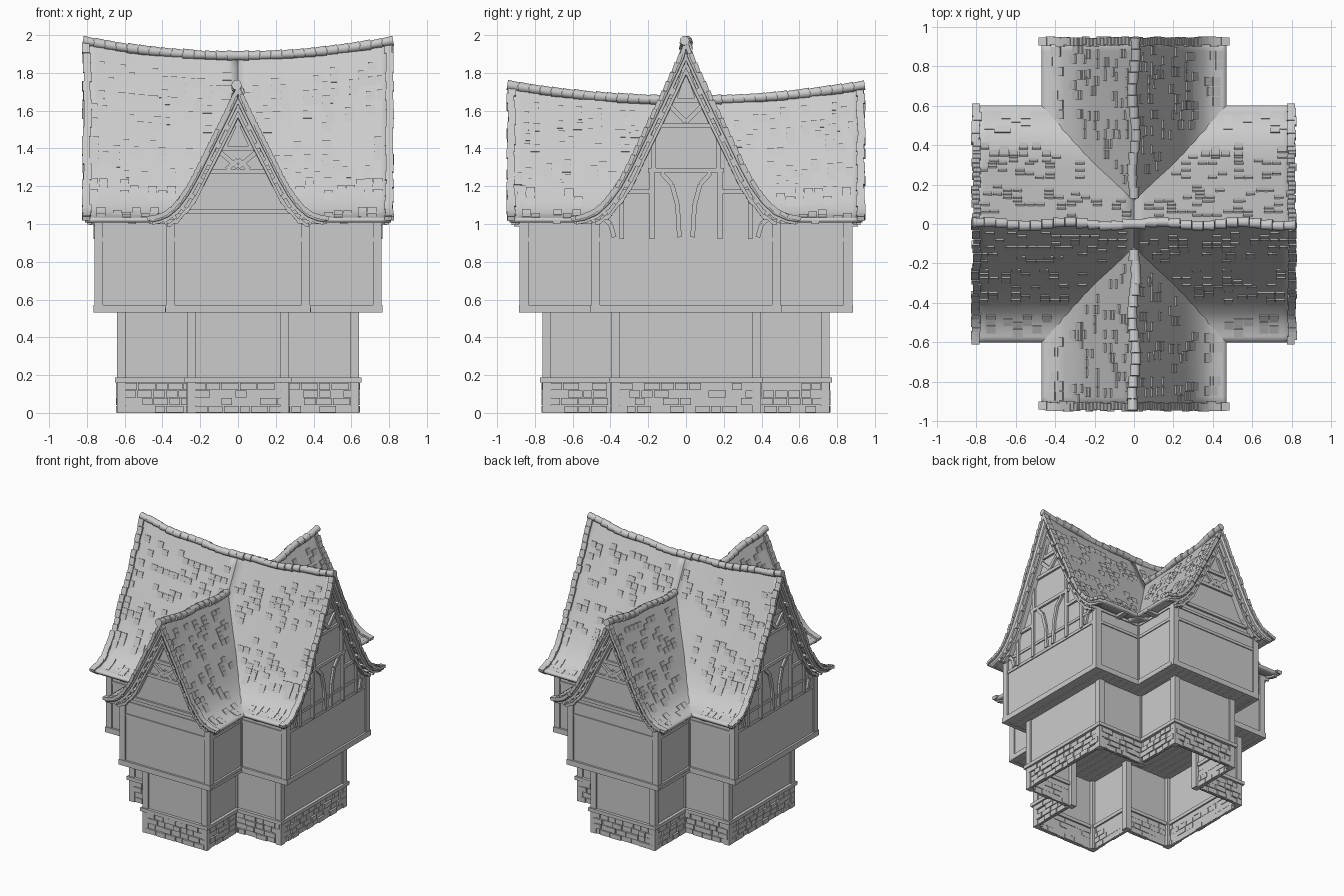
import bpy, bmesh, math, random
from mathutils import Matrix, Vector

random.seed(4)
cube = bpy.data.objects.get("Cube")
if cube:
    bpy.data.objects.remove(cube, do_unlink=True)

grey = bpy.data.materials.new("plain grey")
grey.use_nodes = True
grey.diffuse_color = (0.6, 0.6, 0.6, 1)
grey.node_tree.nodes["Principled BSDF"].inputs["Base Color"].default_value = (0.6, 0.6, 0.6, 1)

EAVE = 1.03
# Half roof profile: share of half width, share of height
PROFILE = [(0, 1), (.12, .83), (.25, .65), (.38, .475), (.5, .31), (.6, .19),
           (.7, .1), (.8, .04), (.9, .012), (1, 0)]


def finish(name, bm, smooth=False, fix=True):
    if fix:
        bmesh.ops.recalc_face_normals(bm, faces=bm.faces)
    mesh = bpy.data.meshes.new(name)
    bm.to_mesh(mesh)
    bm.free()
    ob = bpy.data.objects.new(name, mesh)
    bpy.context.collection.objects.link(ob)
    mesh.materials.append(grey)
    if smooth:
        bpy.ops.object.select_all(action='DESELECT')
        ob.select_set(True)
        bpy.context.view_layer.objects.active = ob
        bpy.ops.object.shade_smooth_by_angle(angle=math.radians(40))
    return ob


def box(bm, centre, size, mat=Matrix()):
    m = mat @ Matrix.Translation(centre) @ Matrix.Diagonal((*size, 1))
    bmesh.ops.create_cube(bm, size=1, matrix=m)


def frame(p, q, side):
    """Matrix at the middle of p-q: x along the line, y close to side."""
    x = (q - p).normalized()
    z = x.cross(side).normalized()
    y = z.cross(x)
    m = Matrix((x, y, z)).transposed().to_4x4()
    m.translation = (p + q) / 2
    return m


def beam(bm, p, q, wide, deep, side, mat=Matrix()):
    p, q = Vector(p), Vector(q)
    box(bm, (0, 0, 0), ((q - p).length, deep, wide), mat @ frame(p, q, Vector(side)))


class Arm:
    def __init__(self, turn, reach, half, roof_reach, roof_half, top, start):
        self.mat = Matrix.Rotation(turn * math.pi / 2, 4, 'Z')
        self.reach, self.half, self.top, self.start = reach, half, top, start
        self.rr, self.rh = roof_reach, roof_half
        self.main = turn % 2 == 1

    def rise(self, a):
        a = min(abs(a), 1)
        for (a0, h0), (a1, h1) in zip(PROFILE, PROFILE[1:]):
            if a <= a1:
                return h0 + (h1 - h0) * (a - a0) / (a1 - a0)
        return 0

    def surf(self, a, s, depth=0):
        """Point on the roof, sunk by depth measured square to the slope."""
        tall = self.top - EAVE - .078 * (1 - (s / self.rr) ** 2)
        b = min(abs(a), .98)
        slope = (self.rise(b + .02) - self.rise(b)) * tall / (.02 * self.rh)
        z = EAVE + self.rise(a) * tall - depth * math.hypot(1, slope)
        return Vector((a * self.rh, -s, z))

    def shown(self, a, s):
        x = abs(a) * self.rh
        return s > x - .06 if self.main else s > x + .17


arms = [Arm(k, .75, .49, .81, .6, 1.955, 0) if k % 2 else
        Arm(k, .87, .37, .935, .47, 1.72, .1) for k in range(4)]


def outline(rx, ry, hx, hy):
    """Cross plan: arms reach rx and ry, with half widths hx and hy."""
    quarter = [(rx, hy), (hx, hy), (hx, ry)]
    pts = []
    for sx, sy in ((1, 1), (-1, 1), (-1, -1), (1, -1)):
        part = [(x * sx, y * sy) for x, y in quarter]
        pts += part if sx * sy > 0 else part[::-1]
    return pts


def edges(pts):
    return list(zip(pts, pts[1:] + pts[:1]))


def walls(name, pts, z0, z1):
    bm = bmesh.new()
    for p, q in edges(pts):
        bm.faces.new([bm.verts.new(v) for v in ((*p, z0), (*q, z0), (*q, z1), (*p, z1))])
    bmesh.ops.remove_doubles(bm, verts=bm.verts, dist=.0001)
    ob = finish(name, bm)
    solid = ob.modifiers.new("thickness", 'SOLIDIFY')
    solid.thickness = .015


def rails(bm, pts, z, tall, deep):
    for p, q in edges(pts):
        d = (Vector(q) - Vector(p)).normalized() * deep / 2
        beam(bm, (*(Vector(p) - d), z), (*(Vector(q) + d), z), tall, deep, (-d.y, d.x, 0))


low = outline(.63, .75, .26, .385)
high = outline(.75, .87, .37, .49)
walls("lower_walls", low, 0, .54)
walls("upper_walls", high, .54, 1.03)

# Corner posts and horizontal rails of both storeys
bm = bmesh.new()
for pts, z0, z1 in ((low, 0, .54), (high, .54, 1.025)):
    for x, y in pts:
        box(bm, (x - math.copysign(.012, x), y - math.copysign(.012, y), (z0 + z1) / 2),
            (.046, .046, z1 - z0))
rails(bm, high, .552, .04, .03)
rails(bm, high, .918, .022, .014)
rails(bm, high, 1.015, .02, .014)
finish("wall_timbers", bm)

# Stone base with uneven bricks and a ledge course
bm = bmesh.new()
rails(bm, low, .175, .026, .045)
for p, q in edges(low):
    p, q = Vector((*p, 0)), Vector((*q, 0))
    d = (q - p).normalized()
    for row in range(4):
        t, end = random.uniform(0, .03), (q - p).length
        while t < end:
            n = min(random.uniform(.05, .1), end - t)
            up = Vector((0, 0, .02 + row * .04))
            if n > .02:
                beam(bm, p + d * (t + .003) + up, p + d * (t + n - .003) + up, .035,
                     random.choice((.012, .024, .03)), (-d.y, d.x, 0))
            t += n
finish("stone_base", bm)

# Planked underside of the upper storey
bm = bmesh.new()
for i in range(25):
    x = (i - 12) * .06
    box(bm, (x, 0, .545), (.054, 1.72 if abs(x) < .37 else .98, .02))
box(bm, (0, 0, .556), (.74, 1.74, .01))
box(bm, (0, 0, .556), (1.5, .98, .01))
finish("floor_planks", bm)

# Swept roof skins
samples = [i / 20 for i in range(-20, 21)]
bm = bmesh.new()
for arm in arms:
    steps = [arm.start + (arm.rr - arm.start) * i / 14 for i in range(15)]
    grid = [[bm.verts.new(arm.mat @ arm.surf(a, s)) for a in samples] for s in steps]
    for r0, r1 in zip(grid, grid[1:]):
        for j in range(len(samples) - 1):
            bm.faces.new((r0[j], r1[j], r1[j + 1], r0[j + 1]))
roof = finish("roof", bm, smooth=True, fix=False)
solid = roof.modifiers.new("thickness", 'SOLIDIFY')
solid.thickness, solid.offset = .022, -1


def tile(bm, arm, a, s, wide, run, thick, tilt):
    """Flat tile on the roof slope with its lower edge lifted."""
    da = run / arm.rh / 2 * (.45 if abs(a) < .6 else .85)
    hi, lo = arm.surf(a - math.copysign(da, a), s), arm.surf(a + math.copysign(da, a), s)
    m = frame(hi, lo, Vector((0, 1, 0)))
    if m.col[2].z < 0:
        m = m @ Matrix.Rotation(math.pi, 4, 'X')
    box(bm, (0, 0, 0), ((lo - hi).length, wide, thick), arm.mat @ m @ Matrix.Rotation(-tilt, 4, 'Y'))


# Loose tile patches and ragged verge tiles
bm = bmesh.new()
for arm in arms:
    for sign in (-1, 1):
        for a0 in (.14, .26, .46, .6, .86):
            for col in range(5):
                s0 = (col + random.uniform(.2, .8)) * arm.rr / 5
                for n in range(6):
                    a = a0 + random.choice((-.06, -.03, 0, .03, .06))
                    s = s0 + random.choice((-.05, 0, .05))
                    if arm.shown(a, s) and s < arm.rr - .04:
                        tile(bm, arm, a * sign, s, .046, .045, .008, -.14)
        for i in range(26):
            a = (i + .5) / 26
            tile(bm, arm, a * sign, arm.rr - .01 + random.uniform(-.006, .006), .04,
                 .05, .022, -.1)
finish("roof_tiles", bm)

# Ridge caps
bm = bmesh.new()
for arm in arms:
    count = 14
    first = 0 if arm.main else .13
    for i in range(count):
        a, b = [first + (arm.rr + .012 - first) * (i + k) / count for k in (0, 1)]
        off = Vector((.01 * math.sin(i * .9), 0, .014))
        p, q = arm.surf(0, a) + off, arm.surf(0, b) + off
        r = random.uniform(.021, .025)
        m = arm.mat @ frame(p, q, Vector((1, 0, 0))) @ Matrix.Rotation(math.pi / 2, 4, 'Y')
        bmesh.ops.create_cone(bm, cap_ends=True, segments=12, radius1=r, radius2=r + .003,
                              depth=(q - p).length * .97, matrix=m)
finish("ridge_caps", bm, smooth=True)


def band(bm, arm, s0, s1, d0, d1, span):
    rings = [[bm.verts.new(arm.mat @ arm.surf(a * span, s, d))
              for s, d in ((s0, d0), (s1, d0), (s1, d1), (s0, d1))] for a in samples]
    for r0, r1 in zip(rings, rings[1:]):
        for k in range(4):
            bm.faces.new((r0[k], r0[k - 1], r1[k - 1], r1[k]))
    bm.faces.new(rings[0])
    bm.faces.new(rings[-1][::-1])


# Bargeboards with blocks between, and rafter ends under the eaves
bm = bmesh.new()
for arm in arms:
    band(bm, arm, arm.rr - .035, arm.rr - .01, .018, .036, .97)
    band(bm, arm, arm.reach - .01, arm.rr - .025, .05, .066, .8)
    for sign in (-1, 1):
        for a in (.1, .2, .3, .4, .5, .6, .7, .8):
            p, q = arm.surf(a * sign, arm.rr - .03, .042), arm.surf((a + .03) * sign, arm.rr - .03, .042)
            beam(bm, p, q, .022, .04, (0, 1, 0), arm.mat)
        box(bm, ((arm.half + .05) * sign, -arm.rr + .25, 1.01), (.1, .04, .02), arm.mat)
finish("bargeboards", bm)

# Gable walls
bm = bmesh.new()
for arm in arms:
    span = arm.half / arm.rh
    top = [arm.surf(a * span, arm.reach, .012) for a in samples]
    foot = [Vector((x, -arm.reach, 1.0)) for x in (arm.half, -arm.half)]
    bm.faces.new([bm.verts.new(arm.mat @ v) for v in top + foot])
finish("gable_walls", bm, fix=False)

# Gable timbers: straight lines as x, z, x, z; mirrored where off centre
MAIN = [(-.12, 1.655, .12, 1.655), (-.17, 1.52, .17, 1.52), (-.2, 1.285, .2, 1.285),
        (.11, 1.65, 0, 1.54), (.17, 1.28, .17, 1.52), (.18, .92, .18, 1.28),
        (.18, 1.17, .36, 1.17), (.34, .92, .34, 1.16),
        (.13, 1.27, .075, 1.21), (.075, 1.21, .045, 1.1), (.045, 1.1, .035, .93),
        (.45, 1.04, .4, 1.0), (.4, 1.0, .38, .93), (.06, 1.66, .015, 1.8)]
SMALL = [(-.14, 1.4, .14, 1.4), (-.18, 1.28, .18, 1.28), (-.32, 1.065, .32, 1.065),
         (.12, 1.4, 0, 1.3), (0, 1.34, .06, 1.29), (.07, 1.41, .02, 1.52)]
bm = bmesh.new()
for arm in arms:
    y = -arm.reach - .004
    for x0, z0, x1, z1 in MAIN if arm.main else SMALL:
        for sign in (1,) if x0 == -x1 else (1, -1):
            beam(bm, (x0 * sign, y, z0), (x1 * sign, y, z1), .024, .022, (0, 1, 0), arm.mat)
finish("gable_timbers", bm)
